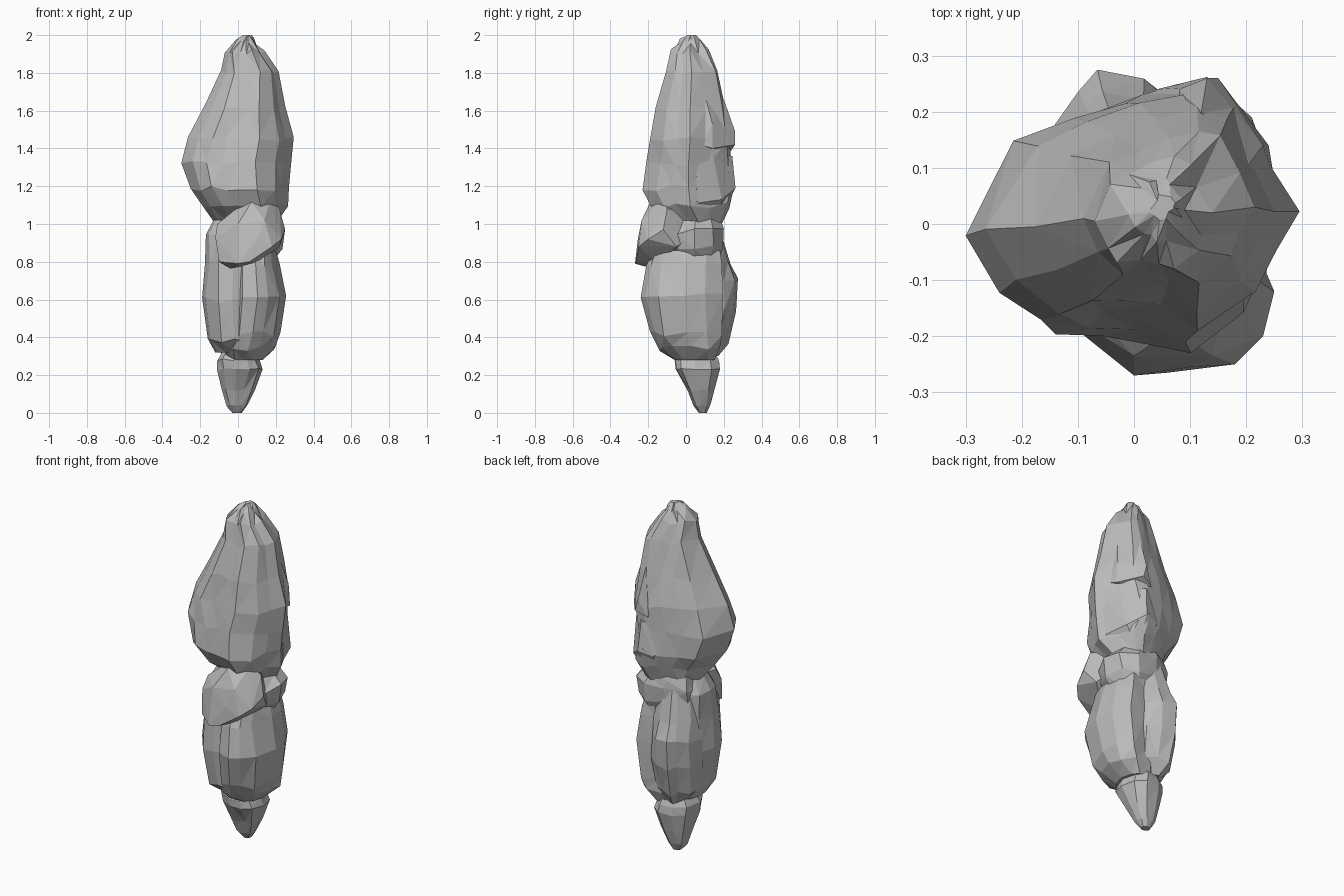
import bpy, bmesh, random

random.seed(4)
stone = bpy.data.materials.new("grey stone")
stone.diffuse_color = (0.5, 0.5, 0.5, 1)
parts = []


def finish(name, bm):
    bmesh.ops.recalc_face_normals(bm, faces=bm.faces[:])
    me = bpy.data.meshes.new(name)
    bm.to_mesh(me)
    bm.free()
    me.materials.append(stone)
    ob = bpy.data.objects.new(name, me)
    bpy.context.collection.objects.link(ob)
    parts.append(ob)


def rock(name, plan, sections, jitter=0.008):
    """Loft a plan outline (unit box) through (z, x0, x1, y0, y1) boxes; a faceted stone."""
    bm = bmesh.new()
    rings = []
    for z, x0, x1, y0, y1 in sections:
        ring = []
        for u, v in plan:
            j = [random.uniform(-jitter, jitter) for _ in range(3)]
            k = 0 if max(abs(u), abs(v)) > 0.98 else 1
            x = (x0 + x1) / 2 + u * (x1 - x0) / 2 + j[0] * k
            y = (y0 + y1) / 2 + v * (y1 - y0) / 2 + j[1] * k
            dz = 0 if z in (sections[0][0], sections[-1][0]) else j[2] * 2
            ring.append(bm.verts.new((x, y, z + dz)))
        rings.append(ring)
    n = len(plan)
    for a, b in zip(rings, rings[1:]):
        for i in range(n):
            bm.faces.new((a[i], a[(i + 1) % n], b[(i + 1) % n], b[i]))
    bm.faces.new(rings[0][::-1])
    bm.faces.new(rings[-1])
    bmesh.ops.triangulate(bm, faces=bm.faces[:])
    finish(name, bm)


def chunk(name, points):
    """Angular stone as the hull of a few corner points."""
    bm = bmesh.new()
    for p in points:
        bm.verts.new(p)
    bmesh.ops.convex_hull(bm, input=bm.verts[:])
    bmesh.ops.delete(bm, geom=[v for v in bm.verts if not v.link_faces], context='VERTS')
    finish(name, bm)


# Outlines, counter-clockwise from the left corner
spire_plan = [(-1, -.15), (-.82, -.6), (-.55, -.84), (-.25, -.86), (.02, -.93), (.35, -1),
              (.7, -.68), (.86, -.35), (1, 0), (.78, .5), (.58, .92), (.35, 1),
              (0, .9), (-.35, .76), (-.68, .58)]
slab_plan = [(-1, -.3), (-.75, -.8), (-.2, -1), (.4, -.95), (.8, -.75), (1, -.1),
             (.85, .6), (.4, 1), (-.3, .95), (-.85, .6)]
left_plan = [(-1, 0), (-.85, -.5), (-.45, -.9), (.1, -1), (.7, -.9), (1, 0),
             (.8, .7), (.3, 1), (-.3, .85), (-.8, .5)]
right_plan = [(-1, -.4), (-.7, -.9), (-.1, -1), (.35, -.9), (.72, -.6), (1, .05),
              (.88, .6), (.5, 1), (-.3, .95), (-.9, .5)]
back_plan = [(-1, -.4), (-.3, -1), (.7, -1), (1, -.1), (.75, .5), (.25, .85), (-.3, 1), (-.55, .75), (-.85, .25)]

# Tall upper stone
rock("upper_spire", spire_plan, [
    (1.00, -.12, .20, -.05, .19), (1.10, -.18, .265, -.185, .23), (1.19, -.25, .27, -.23, .255),
    (1.32, -.30, .28, -.21, .235), (1.45, -.265, .295, -.19, .235), (1.62, -.175, .25, -.16, .205),
    (1.80, -.09, .215, -.105, .165), (1.91, -.07, .14, -.08, .12), (1.97, -.01, .09, -.03, .08),
    (2.00, .03, .07, .01, .05)])

# Broken ledges on the back right of the spire
chunk("upper_ledge", [(.08, .24, 1.39), (.15, .26, 1.42), (.24, .14, 1.40), (.25, .08, 1.42), (.1, .1, 1.4),
                      (.13, .26, 1.49), (.23, .14, 1.53), (.12, .2, 1.66), (.2, .10, 1.68), (.08, .1, 1.6)])
chunk("lower_ledge", [(.04, .24, 1.17), (.13, .262, 1.19), (.21, .19, 1.13), (.25, .06, 1.11), (.05, .05, 1.05),
                      (.12, .245, 1.36), (.22, .14, 1.38), (.26, .05, 1.36), (.02, .2, 1.34), (.13, .18, 1.03)])

# Wedged boulder at the front of the neck
chunk("neck_boulder", [
    (-.11, -.12, 1.00), (0, -.13, 1.09), (.17, -.13, 1.13), (.07, -.19, 1.115), (.22, -.10, 1.08),
    (.25, -.12, .97), (.23, -.20, .92), (.18, -.25, .88), (.06, -.265, .80), (0, -.27, .79),
    (-.10, -.19, .80), (-.12, -.16, .93), (.0, -.235, 1.0), (.14, -.235, 1.02), (.1, -.255, .92),
    (-.04, -.18, .765), (.1, -.15, .79), (.22, -.05, .88), (.15, .0, 1.07), (-.08, 0, 1.0), (-.08, 0, .85),
    (.18, .01, .92)])

# Smaller stone filling the neck
rock("neck_stone", slab_plan, [
    (.80, -.10, .18, -.06, .16), (.88, -.13, .235, -.08, .195), (.96, -.13, .25, -.08, .20),
    (1.03, -.11, .20, -.06, .185), (1.08, -.09, .18, -.05, .17)])

# Lower bundle of upright slabs, overlapping with shallow crevices
rock("left_slab", left_plan, [
    (.32, -.12, .08, -.08, .15), (.38, -.16, .10, -.16, .18), (.60, -.19, .10, -.19, .20),
    (.80, -.175, .10, -.18, .19), (.95, -.17, .08, -.13, .16), (1.02, -.13, .04, -.08, .12)])
rock("right_slab", right_plan, [
    (.28, -.05, .13, -.06, .15), (.34, -.07, .20, -.14, .18), (.42, -.04, .225, -.19, .19),
    (.62, -.02, .255, -.24, .195), (.78, -.01, .22, -.21, .19), (.86, .0, .20, -.17, .18)])
rock("back_slab", back_plan, [
    (.30, -.08, .06, .0, .17), (.38, -.14, .10, .0, .225), (.55, -.165, .12, .0, .265),
    (.70, -.165, .12, .0, .275), (.80, -.15, .12, .0, .235), (.97, -.12, .12, .0, .18)])

# Tapered foot stone
rock("foot_stone", slab_plan, [
    (0, -.03, .02, .07, .11), (.04, -.06, .05, .04, .13), (.12, -.085, .09, .01, .15),
    (.23, -.11, .13, -.055, .18), (.28, -.11, .115, -.06, .175), (.33, -.08, .09, -.03, .15)], .004)

# Fuse the stones into one solid pillar, so no hidden faces remain inside
pillar = parts[0]
for other in parts[1:]:
    mod = pillar.modifiers.new("fuse", 'BOOLEAN')
    mod.operation, mod.solver, mod.object = 'UNION', 'EXACT', other
bpy.context.view_layer.update()
fused = bpy.data.meshes.new_from_object(pillar.evaluated_get(bpy.context.evaluated_depsgraph_get()))
pillar.modifiers.clear()
pillar.data = fused
pillar.name = "stone_pillar"
for other in parts[1:]:
    bpy.data.objects.remove(other)
